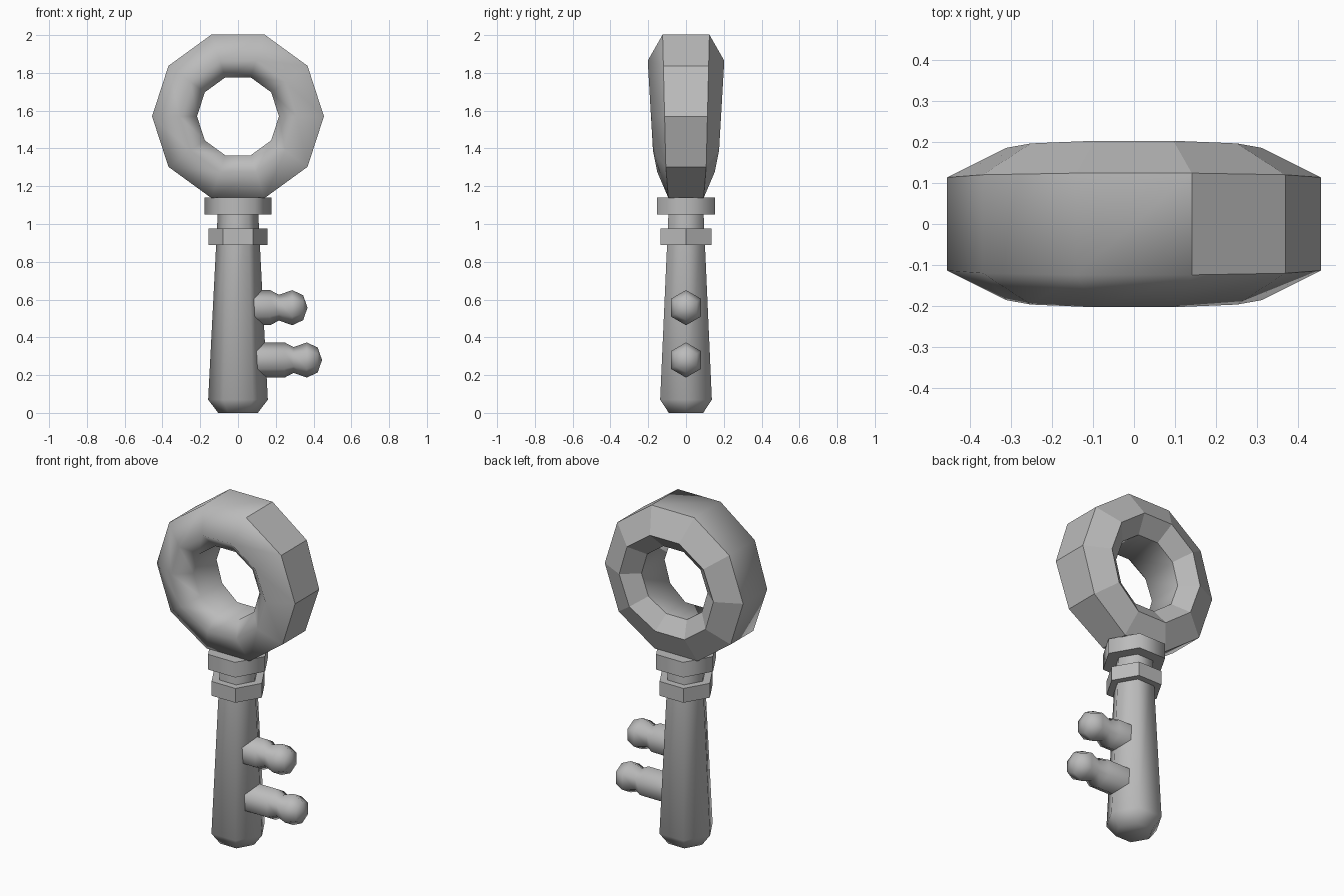
import bpy, bmesh
from math import sin, cos, pi, radians
from mathutils import Matrix, Vector

cube = bpy.data.objects.get("Cube")
if cube:
    bpy.data.objects.remove(cube, do_unlink=True)

GREY = (0.5, 0.5, 0.5, 1)
metal = bpy.data.materials.new("grey_metal")
metal.use_nodes = True
metal.diffuse_color = GREY
metal.node_tree.nodes["Principled BSDF"].inputs["Base Color"].default_value = GREY


def finish(name, bm, angle=65, is_flat=lambda f: False):
    """Shade smooth by angle, keeping chosen faces flat, and add the object."""
    bmesh.ops.recalc_face_normals(bm, faces=bm.faces)
    bm.normal_update()
    for f in bm.faces:
        f.smooth = not is_flat(f)
    for e in bm.edges:
        a, b = e.link_faces
        e.smooth = e.calc_face_angle() < radians(angle) and a.smooth and b.smooth
    mesh = bpy.data.meshes.new(name)
    bm.to_mesh(mesh)
    bm.free()
    mesh.materials.append(metal)
    bpy.context.collection.objects.link(bpy.data.objects.new(name, mesh))


def bridge(bm, a, b):
    n = len(a)
    for i in range(n):
        j = (i + 1) % n
        bm.faces.new((a[i], a[j], b[j], b[i]))


def hex_lathe(name, profile, matrix=Matrix(), **shade):
    """Six-sided turned part; profile is (radius, height), radius 0 is a tip."""
    bm = bmesh.new()
    rings = [[bm.verts.new((r * cos(i * pi / 3), r * sin(i * pi / 3), h))
              for i in range(6)] for r, h in profile]
    for a, b in zip(rings, rings[1:]):
        bridge(bm, a, b)
    bm.faces.new(rings[0])
    bm.faces.new(rings[-1])
    bmesh.ops.remove_doubles(bm, verts=bm.verts, dist=1e-5)
    bm.transform(matrix)
    finish(name, bm, **shade)


# Shaft, nut and collar
hex_lathe("shaft", [(0.105, 0), (0.158, 0.07), (0.107, 1.06)])
hex_lathe("shaft_nut", [(0.157, 0.89), (0.157, 0.975)], angle=30)
hex_lathe("collar", [(0.178, 1.05), (0.178, 1.14)])

# Teeth with a waist and a knob, pointing to +x
for name, z, shift in (("upper_tooth", 0.557, 0), ("lower_tooth", 0.28, 0.077)):
    profile = [(0.093, 0.03), (0.093, 0.17 + shift), (0.068, 0.217 + shift),
               (0.093, 0.287 + shift), (0.066, 0.345 + shift), (0, 0.368 + shift)]
    turn = Matrix.Translation((0, 0, z)) @ Matrix.Rotation(pi / 2, 4, 'Y')
    hex_lathe(name, profile, turn)

# Ring handle: ten segments, six-sided section, thinner toward the bottom
CENTRE = Vector((0, 0, 1.57))
SECTION = [(0.455, 0.11), (0.455, -0.11), (0.31, -0.18),
           (0.217, -0.105), (0.217, 0.105), (0.31, 0.18)]
bm = bmesh.new()
loops = []
for i in range(10):
    a = i * pi / 5
    thick = 1.03 + 0.1 * sin(a) - (0.09 if sin(a) < -0.9 else 0)
    loops.append([bm.verts.new(CENTRE + Vector((r * cos(a), y * thick, r * sin(a))))
                  for r, y in SECTION])
for i in range(10):
    bridge(bm, loops[i], loops[(i + 1) % 10])


def ring_flat(f):
    """The back is faceted, as is the outer rim on the +x side."""
    return f.normal.y > 0.3 or (f.normal.x > 0.3 and f.calc_center_median().x > 0.2
                                and abs(f.normal.y) < 0.3)


finish("ring_handle", bm, angle=75, is_flat=ring_flat)
